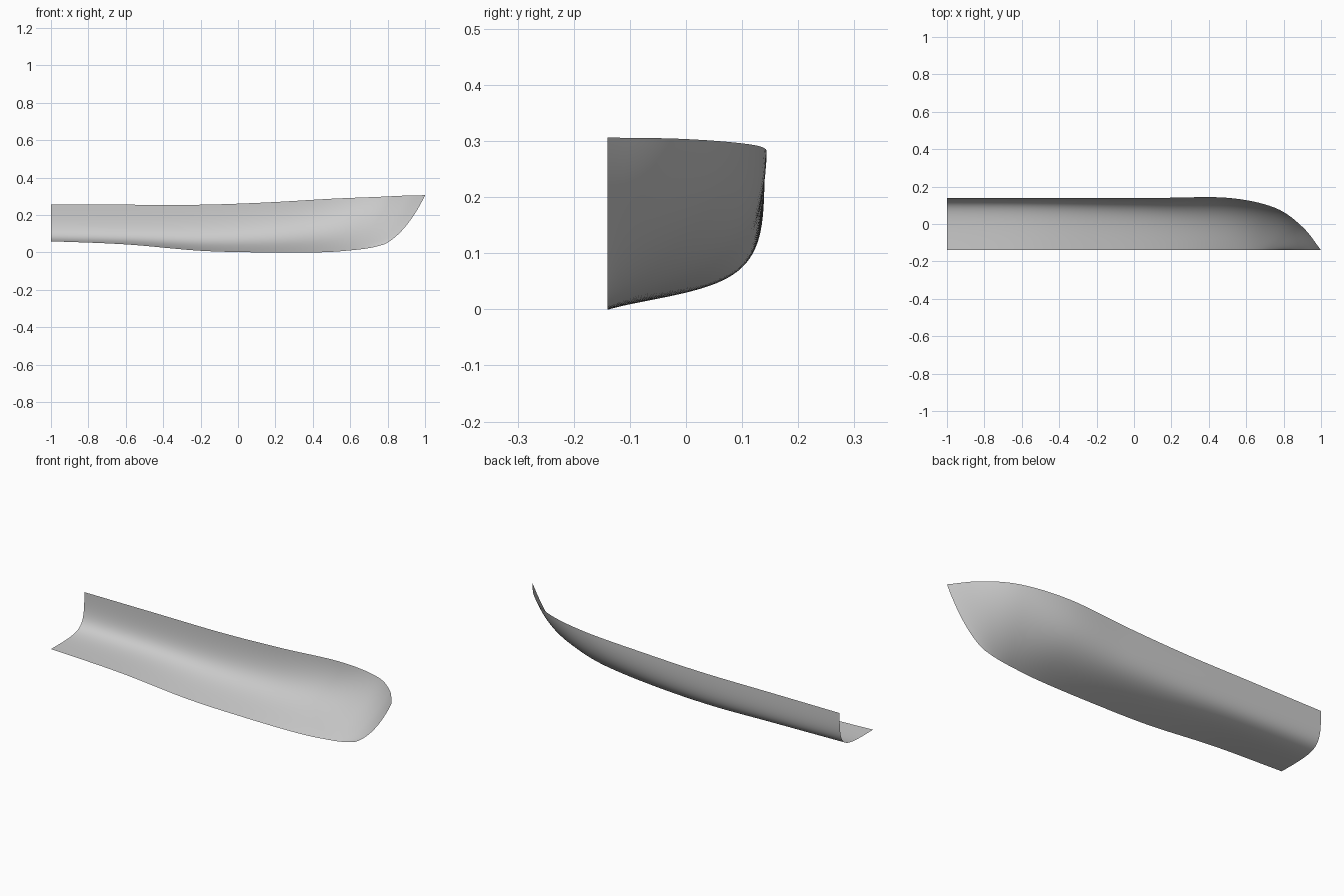
import bpy
import bmesh
from mathutils import Vector

if "Cube" in bpy.data.objects:
    bpy.data.objects.remove(bpy.data.objects["Cube"])

# Stations from stern to stem: keel, bilge, topside and sheer control points
STATIONS = [
    [(-1, -.14, .06), (-1, .12, .057), (-1, .14, .06), (-1, .14, .255)],
    [(-.6, -.14, .043), (-.6, .12, .05), (-.6, .14, .055), (-.6, .14, .255)],
    [(-.2, -.14, .009), (-.2, .10, .04), (-.2, .14, .05), (-.2, .14, .255)],
    [(.15, -.14, 0), (.15, .06, .045), (.15, .14, .06), (.15, .14, .267)],
    [(.45, -.14, .001), (.45, 0, .055), (.47, .13, .09), (.5, .14, .287)],
    [(.62, -.14, .013), (.65, -.06, .06), (.7, .06, .14), (.75, .088, .297)],
    [(.71, -.14, .025), (.77, -.105, .07), (.83, -.02, .16), (.9, -.015, .304)],
    [(.78, -.14, .042), (.86, -.14, .08), (.94, -.14, .18), (1, -.14, .306)],
]
STEPS = 8      # rows between stations
ACROSS = 32    # faces from keel to sheer


def smooth_row(points):
    """Smooth curve through points, with end tangents extrapolated."""
    p = [Vector(q) for q in points]
    p = [2 * p[0] - p[1]] + p + [2 * p[-1] - p[-2]]
    out = []
    for i in range(1, len(p) - 2):
        a, b, c, d = p[i - 1:i + 3]
        for k in range(STEPS):
            t = k / STEPS
            out.append(.5 * (2 * b + (c - a) * t + (2 * a - 5 * b + 4 * c - d) * t * t
                             + (3 * b - a - 3 * c + d) * t ** 3))
    return out + [p[-2]]


def section_point(a, b, c, d, t):
    s = 1 - t
    return a * s ** 3 + 3 * b * s * s * t + 3 * c * s * t * t + d * t ** 3


# Half hull: open shell lofted through the stations
rails = [smooth_row(row) for row in zip(*STATIONS)]
bm = bmesh.new()
grid = [[bm.verts.new(section_point(*ctrl, j / ACROSS)) for j in range(ACROSS + 1)]
        for ctrl in zip(*rails)]
for r0, r1 in zip(grid, grid[1:]):
    for j in range(ACROSS):
        face = bm.faces.new((r0[j], r0[j + 1], r1[j + 1], r1[j]))
        face.smooth = True
mesh = bpy.data.meshes.new("half_hull")
bm.to_mesh(mesh)
bm.free()

grey = bpy.data.materials.new("hull grey")
grey.diffuse_color = (.6, .6, .6, 1)
grey.use_nodes = True
grey.node_tree.nodes["Principled BSDF"].inputs["Base Color"].default_value = grey.diffuse_color
mesh.materials.append(grey)
hull = bpy.data.objects.new("half_hull", mesh)
bpy.context.collection.objects.link(hull)
